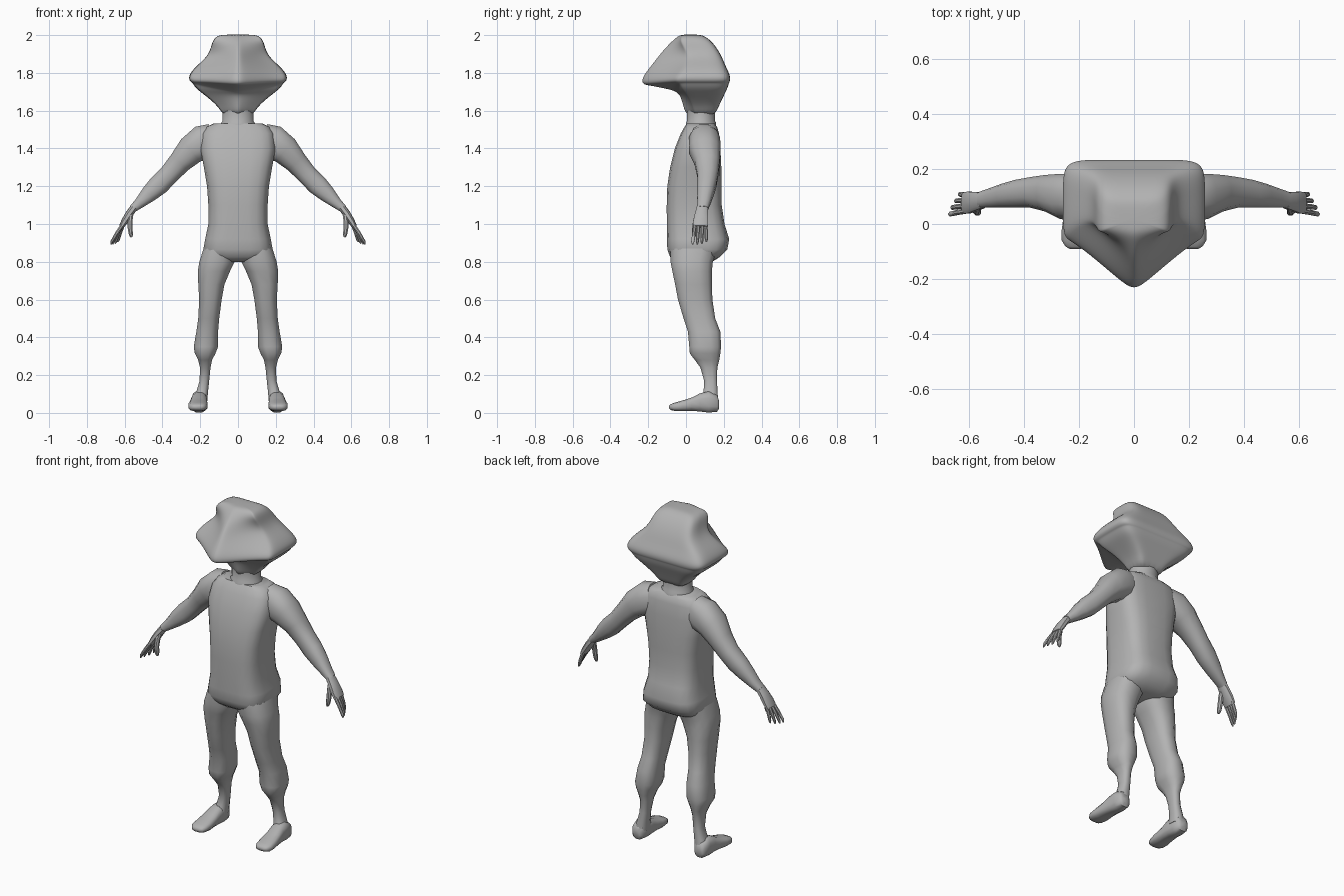
import bpy, bmesh, math
from mathutils import Vector

grey = bpy.data.materials.new("plain_grey")
grey.diffuse_color = (0.45, 0.45, 0.45, 1)


def finish(name, loops, mirror=False, subsurf=0, angle=40):
    """Skin a list of equal-length point loops, cap both ends, shade and mirror."""
    bm = bmesh.new()
    rows = [[bm.verts.new(p) for p in loop] for loop in loops]
    n = len(rows[0])
    for a, b in zip(rows, rows[1:]):
        for i in range(n):
            j = (i + 1) % n
            bm.faces.new((a[i], a[j], b[j], b[i]))
    bm.faces.new(rows[0][::-1])
    bm.faces.new(rows[-1])
    bmesh.ops.recalc_face_normals(bm, faces=bm.faces)
    me = bpy.data.meshes.new(name)
    bm.to_mesh(me)
    bm.free()
    me.materials.append(grey)
    ob = bpy.data.objects.new(name, me)
    bpy.context.collection.objects.link(ob)
    bpy.ops.object.select_all(action='DESELECT')
    ob.select_set(True)
    bpy.context.view_layer.objects.active = ob
    bpy.ops.object.shade_smooth_by_angle(angle=math.radians(angle))
    if subsurf:
        mod = ob.modifiers.new("smooth", 'SUBSURF')
        mod.levels = mod.render_levels = subsurf
    if mirror:
        ob.modifiers.new("mirror", 'MIRROR').use_mirror_merge = False
    return ob


def ring(c, u, v, power=2.0, n=16):
    """Superellipse loop around c with half-axes u and v."""
    pts = []
    for i in range(n):
        t = 2 * math.pi * (i + 0.5) / n
        cu, sv = math.cos(t), math.sin(t)
        a = math.copysign(abs(cu) ** (2 / power), cu)
        b = math.copysign(abs(sv) ** (2 / power), sv)
        pts.append(Vector(c) + Vector(u) * a + Vector(v) * b)
    return pts


def level(z, x0, x1, y0, y1, power=2.0, n=16):
    """Horizontal loop filling the given x and y extents."""
    return ring(((x0 + x1) / 2, (y0 + y1) / 2, z),
                ((x1 - x0) / 2, 0, 0), (0, (y1 - y0) / 2, 0), power, n)


def tube(name, path, n=10, power=2.0):
    """Limb through (x, y, z, y half-width, thickness) stations, mirrored."""
    loops = []
    for i, (x, y, z, ry, rt) in enumerate(path):
        a, b = path[max(i - 1, 0)], path[min(i + 1, len(path) - 1)]
        d = Vector((b[0] - a[0], 0, b[2] - a[2])).normalized()
        loops.append(ring((x, y, z), (0, ry, 0), Vector((d.z, 0, -d.x)) * rt, power, n))
    return finish(name, loops, mirror=True)


# Torso: boxy tunic with a flat back and a bulging seat
torso = [(0.80, 0.10, -0.05, 0.14), (0.825, 0.165, -0.085, 0.18),
         (0.865, 0.185, -0.10, 0.22), (0.92, 0.175, -0.102, 0.23),
         (1.00, 0.158, -0.103, 0.205), (1.10, 0.158, -0.103, 0.19),
         (1.20, 0.165, -0.10, 0.19), (1.30, 0.182, -0.085, 0.188),
         (1.40, 0.20, -0.06, 0.183), (1.48, 0.19, -0.028, 0.175),
         (1.515, 0.165, -0.008, 0.165), (1.532, 0.13, 0.005, 0.15)]
finish("torso", [level(z, -w, w, f, b, 3.4, 20) for z, w, f, b in torso])

# Neck with a slightly wider collar
finish("neck", [level(z, -r, r, 0.08 - r * 0.9, 0.08 + r * 0.9, 2, 20) for z, r in
                ((1.50, 0.09), (1.535, 0.09), (1.545, 0.083), (1.60, 0.083))])

# Legs: baggy trousers gathered below the knee, then a thin shin
leg = [(0.87, 0.01, 0.185, -0.085, 0.17), (0.80, 0.015, 0.207, -0.085, 0.145),
       (0.75, 0.04, 0.215, -0.075, 0.14), (0.68, 0.07, 0.212, -0.06, 0.14),
       (0.60, 0.085, 0.207, -0.045, 0.142), (0.50, 0.098, 0.212, -0.015, 0.157),
       (0.43, 0.104, 0.222, 0.008, 0.184), (0.35, 0.104, 0.236, 0.015, 0.188),
       (0.315, 0.118, 0.23, 0.018, 0.184), (0.28, 0.136, 0.212, 0.045, 0.178),
       (0.24, 0.145, 0.202, 0.075, 0.167), (0.17, 0.152, 0.204, 0.095, 0.165),
       (0.11, 0.158, 0.222, 0.092, 0.168), (0.06, 0.162, 0.24, 0.07, 0.172)]
finish("leg", [level(*s, 2.6, 12) for s in leg], mirror=True)

# Feet: lofted from heel to toe, (y, x0, x1, z0, z1)
foot = [(0.176, 0.185, 0.23, 0.025, 0.06), (0.165, 0.17, 0.242, 0.005, 0.095),
        (0.12, 0.164, 0.247, 0.0, 0.115), (0.075, 0.162, 0.25, 0.006, 0.105),
        (0.03, 0.162, 0.257, 0.01, 0.082), (-0.02, 0.16, 0.264, 0.008, 0.066),
        (-0.06, 0.165, 0.264, 0.01, 0.055), (-0.082, 0.175, 0.25, 0.015, 0.046),
        (-0.09, 0.19, 0.235, 0.024, 0.038)]
finish("foot", [ring(((a + b) / 2, y, (c + d) / 2), ((b - a) / 2, 0, 0),
                     (0, 0, (d - c) / 2), 2.8, 12)
                for y, a, b, c, d in foot], mirror=True, angle=50)

# Arms and palms
tube("arm", [(0.13, 0.095, 1.45, 0.07, 0.085), (0.185, 0.098, 1.432, 0.085, 0.095),
             (0.25, 0.10, 1.39, 0.085, 0.08), (0.31, 0.112, 1.325, 0.068, 0.062),
             (0.365, 0.115, 1.262, 0.057, 0.055), (0.42, 0.11, 1.207, 0.052, 0.056),
             (0.47, 0.103, 1.16, 0.045, 0.046), (0.52, 0.095, 1.112, 0.036, 0.03),
             (0.558, 0.088, 1.08, 0.03, 0.021)], 12, 2.4)
tube("palm", [(0.55, 0.086, 1.088, 0.03, 0.02), (0.575, 0.082, 1.055, 0.035, 0.02),
              (0.60, 0.078, 1.015, 0.041, 0.018), (0.618, 0.076, 0.985, 0.04, 0.013)],
     10, 2.8)

# Four fingers fanned across the palm, and a thumb
for i, (tx, tz) in enumerate(((0.672, 0.892), (0.664, 0.893), (0.65, 0.896), (0.636, 0.905))):
    by, ty = 0.048 + 0.019 * i, 0.036 + 0.024 * i
    tube("finger_%d" % (i + 1),
         [(0.605, by, 1.005, 0.010, 0.011),
          ((0.605 + tx) / 2 + 0.004, (by + ty) / 2, 0.95, 0.010, 0.010),
          (tx - 0.004, ty, tz + 0.015, 0.009, 0.008), (tx, ty, tz, 0.004, 0.004)], 8)
tube("thumb", [(0.563, 0.072, 1.065, 0.015, 0.012), (0.570, 0.055, 1.03, 0.016, 0.014),
               (0.572, 0.046, 0.985, 0.015, 0.014), (0.567, 0.043, 0.945, 0.013, 0.012),
               (0.564, 0.042, 0.93, 0.006, 0.006)], 8)


# Head: wide flat-backed skull, pointed beak overhanging a receding jaw
def head_loop(z, w, back, side, front, droop):
    half = [(0.4 * w, back, z), (0.78 * w, back, z), (0.95 * w, back - 0.018, z),
            (w, back - 0.06, z), (w, (back + side) / 2 - 0.01, z), (w, side, z)]
    for fx, fy in ((0.92, 0.08), (0.7, 0.27), (0.4, 0.6), (0.15, 0.88)):
        half.append((fx * w, side + (front - side) * fy, z - droop * fy))
    return ([(0, back, z)] + half + [(0, front, z - droop)]
            + [(-x, y, h) for x, y, h in reversed(half)])


head = [(1.57, 0.08, 0.15, 0.05, 0.0, 0), (1.62, 0.10, 0.172, 0.04, -0.015, 0),
        (1.68, 0.172, 0.20, 0.01, -0.03, 0), (1.715, 0.22, 0.218, -0.02, -0.05, 0.02),
        (1.742, 0.238, 0.226, -0.03, -0.065, 0.035),
        (1.748, 0.243, 0.228, -0.035, -0.195, 0.015),
        (1.757, 0.257, 0.233, -0.045, -0.24, 0.02),
        (1.785, 0.262, 0.235, -0.04, -0.24, 0.01),
        (1.83, 0.228, 0.212, 0.0, -0.198, 0), (1.88, 0.168, 0.192, 0.02, -0.158, 0),
        (1.925, 0.145, 0.168, 0.0, -0.12, 0), (1.968, 0.135, 0.135, -0.03, -0.075, 0),
        (1.998, 0.113, 0.095, -0.02, -0.04, 0), (2.003, 0.06, 0.06, 0.0, -0.01, 0)]
finish("head", [head_loop(*s) for s in head], subsurf=2, angle=180)
